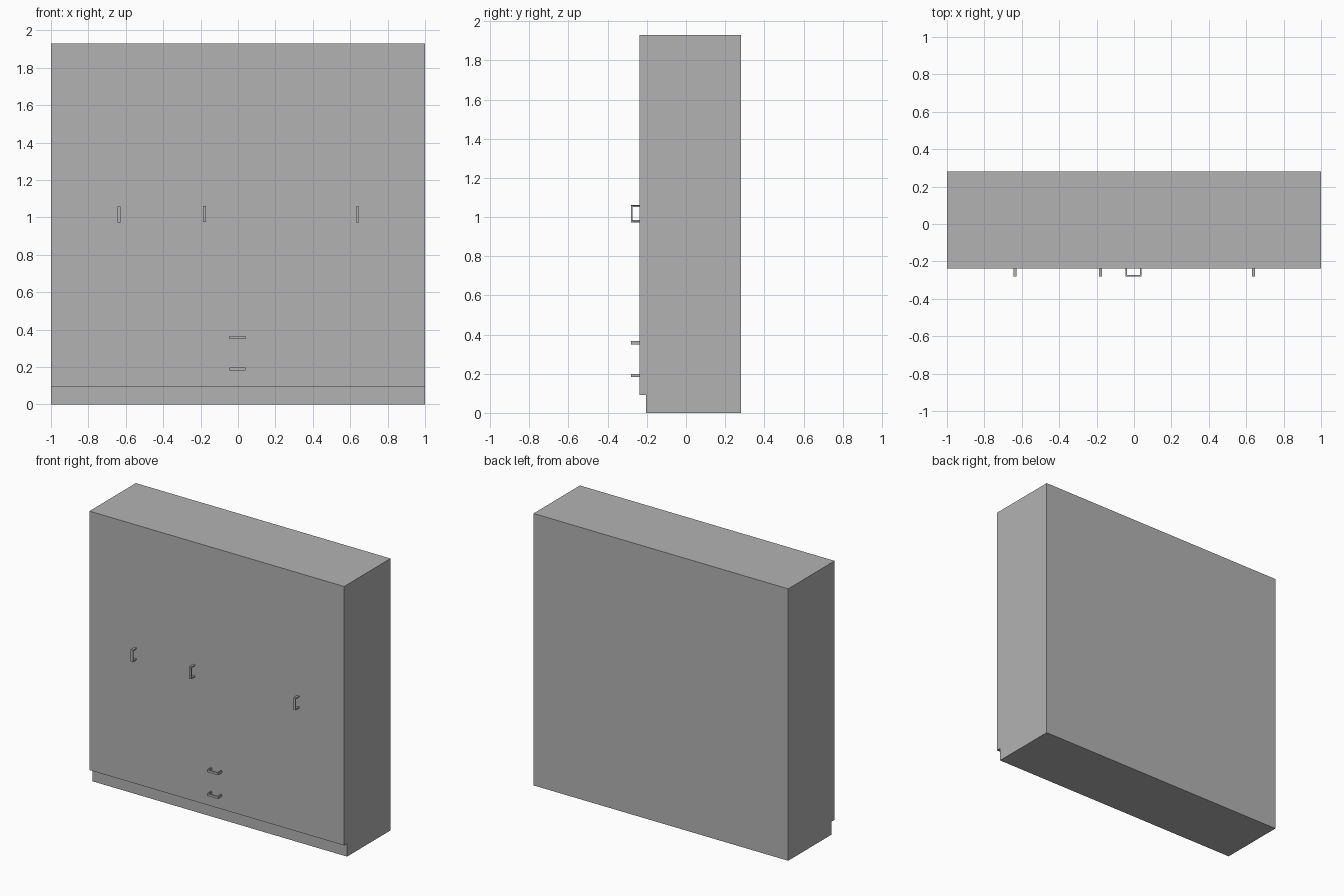
import bpy, bmesh

cube = bpy.data.objects.get("Cube")
if cube:
    bpy.data.objects.remove(cube, do_unlink=True)

# One plain grey finish
grey = bpy.data.materials.new("plain_grey")
grey.use_nodes = True
colour = (0.45, 0.45, 0.45, 1)
grey.diffuse_color = colour
grey.node_tree.nodes["Principled BSDF"].inputs["Base Color"].default_value = colour


def extrude_profile(name, points, width):
    """Extrude a (y, z) outline along x, centred on the object's origin."""
    bm = bmesh.new()
    face = bm.faces.new([bm.verts.new((-width / 2, y, z)) for y, z in points])
    result = bmesh.ops.extrude_face_region(bm, geom=[face])
    moved = [v for v in result["geom"] if isinstance(v, bmesh.types.BMVert)]
    bmesh.ops.translate(bm, verts=moved, vec=(width, 0, 0))
    bmesh.ops.recalc_face_normals(bm, faces=bm.faces)
    mesh = bpy.data.meshes.new(name)
    bm.to_mesh(mesh)
    bm.free()
    mesh.materials.append(grey)
    obj = bpy.data.objects.new(name, mesh)
    bpy.context.collection.objects.link(obj)
    return obj


# Cabinet body with a recessed plinth along the front
FRONT, BACK, TOP = -0.238, 0.282, 1.93
PLINTH_Y, PLINTH_Z = -0.205, 0.092
extrude_profile("cabinet_body", [
    (PLINTH_Y, 0), (BACK, 0), (BACK, TOP),
    (FRONT, TOP), (FRONT, PLINTH_Z), (PLINTH_Y, PLINTH_Z)], 2.0)

# Square U-shaped pulls, upright on the doors and level on the drawers
HALF, REACH, BAR, WIDTH = 0.043, 0.044, 0.008, 0.016
inner = HALF - BAR
pull = [(0, -HALF), (-REACH, -HALF), (-REACH, HALF), (0, HALF),
        (0, inner), (BAR - REACH, inner), (BAR - REACH, -inner), (0, -inner)]


def add_pull(name, x, z, level=False):
    obj = extrude_profile(name, pull, WIDTH)
    obj.location = (x, FRONT, z)
    if level:
        obj.rotation_euler.y = 1.5707963


add_pull("right_door_handle", -0.637, 1.016)
add_pull("middle_door_handle", -0.178, 1.019)
add_pull("left_door_handle", 0.64, 1.016)
add_pull("upper_drawer_handle", -0.003, 0.358, level=True)
add_pull("lower_drawer_handle", -0.003, 0.19, level=True)
